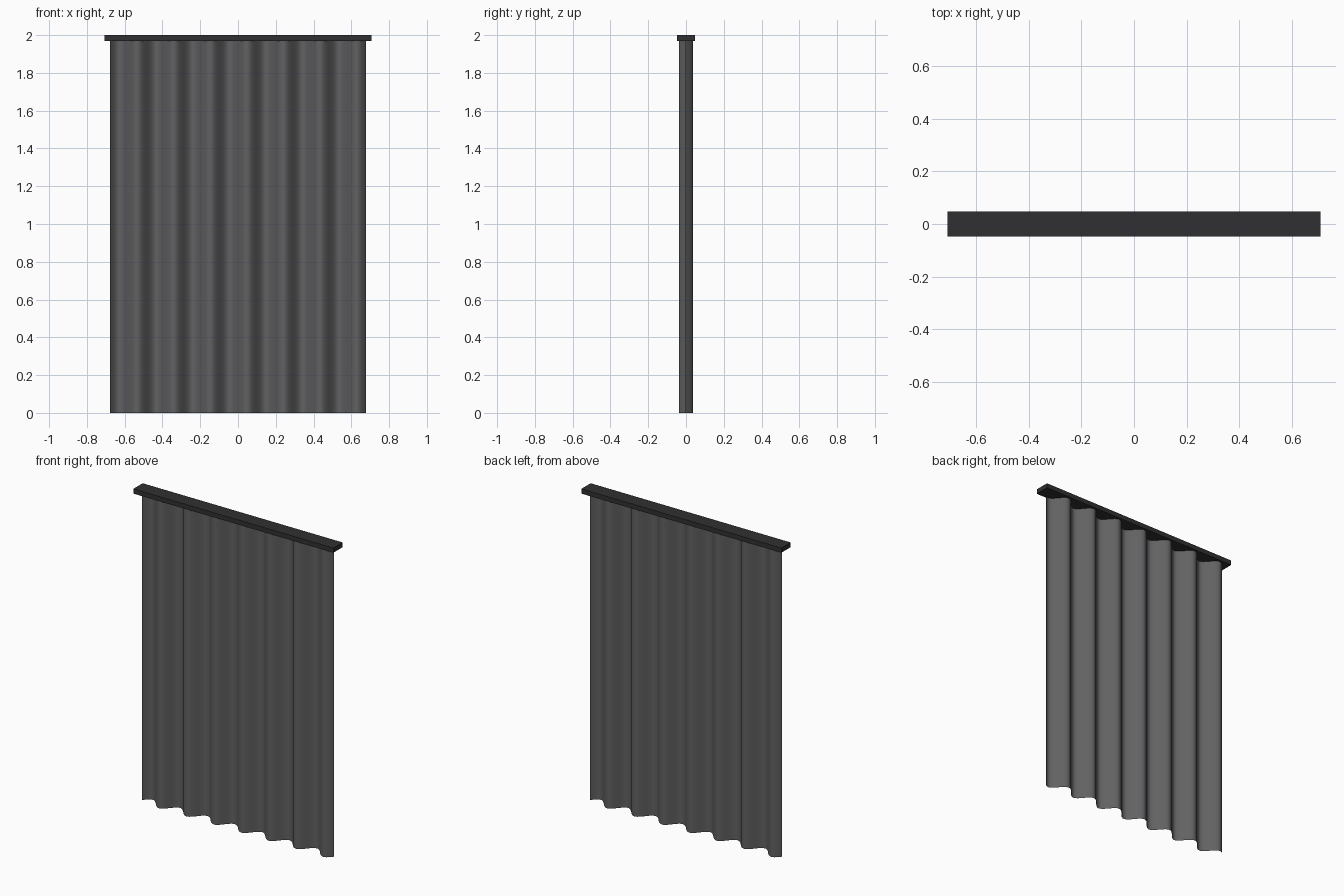
import bpy, bmesh, math

if "Cube" in bpy.data.objects:
    bpy.data.objects.remove(bpy.data.objects["Cube"])

def material(name, rgb):
    m = bpy.data.materials.new(name)
    m.diffuse_color = (*rgb, 1)
    m.use_nodes = True
    m.node_tree.nodes["Principled BSDF"].inputs["Base Color"].default_value = m.diffuse_color
    return m

# Ceiling rail
bpy.ops.mesh.primitive_cube_add(size=1, location=(0, 0, 1.985))
rail = bpy.context.object
rail.name = "curtain_rail"
rail.scale = (1.416, 0.094, 0.03)
bpy.ops.object.transform_apply(location=False, rotation=False, scale=True)
rail.data.materials.append(material("rail_black", (0.03, 0.03, 0.032)))

# Curtain sheet: seven sine folds swept straight down
WIDTH, TOP, DEPTH, FOLDS, STEPS = 1.356, 1.968, 0.037, 7, 24
n = FOLDS * STEPS
bm = bmesh.new()
rows = []
for z in (0, TOP):
    rows.append([bm.verts.new((WIDTH * (i / n - 0.5),
                               DEPTH * math.sin(2 * math.pi * i / STEPS), z))
                 for i in range(n + 1)])
for i in range(n):
    bm.faces.new((rows[0][i], rows[0][i + 1], rows[1][i + 1], rows[1][i])).smooth = True
mesh = bpy.data.meshes.new("curtain")
bm.to_mesh(mesh)
bm.free()
mesh.materials.append(material("curtain_grey", (0.12, 0.12, 0.125)))
bpy.context.collection.objects.link(bpy.data.objects.new("curtain", mesh))
